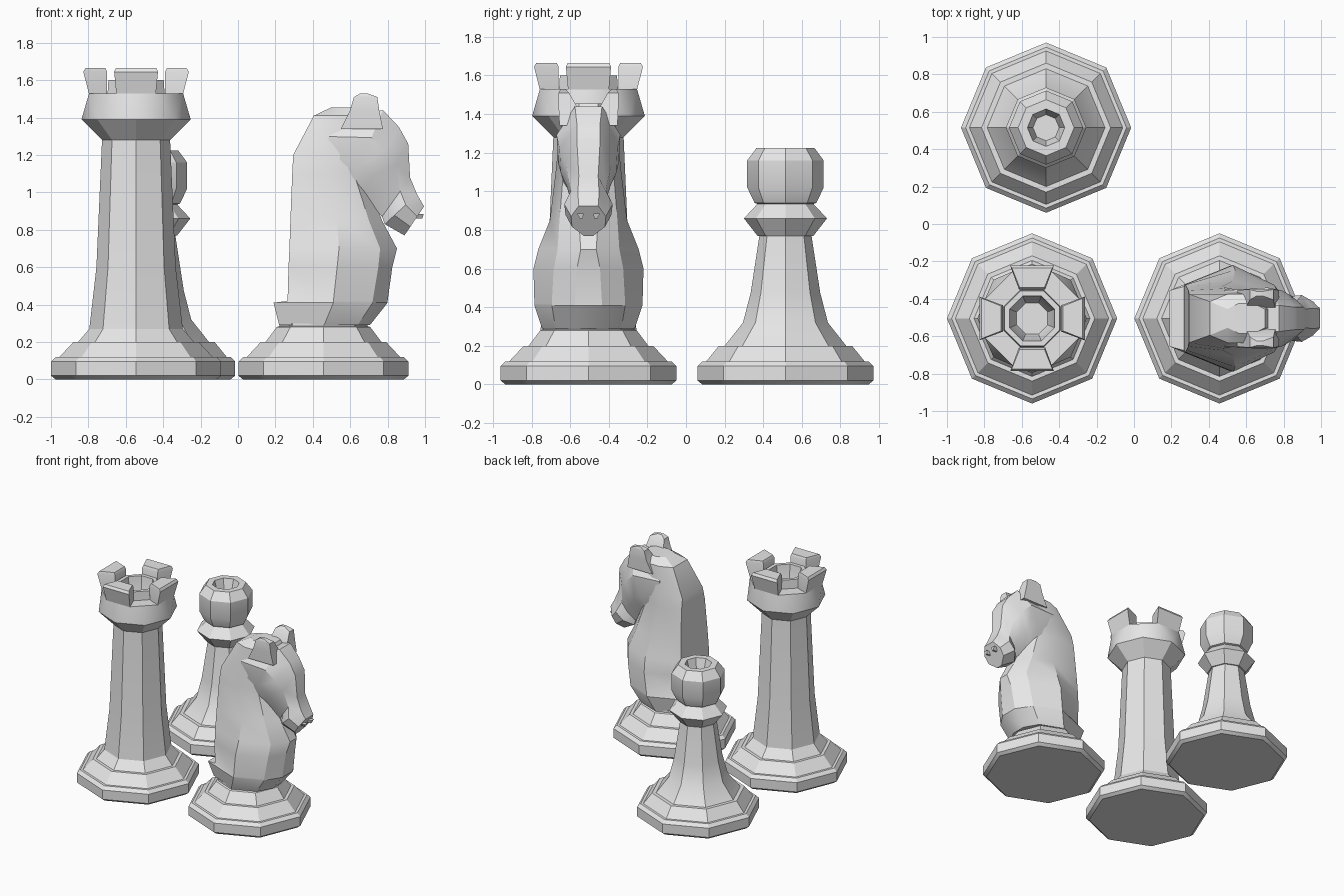
import bpy, bmesh, math

if "Cube" in bpy.data.objects:
    bpy.data.objects.remove(bpy.data.objects["Cube"])

GREY = (0.8, 0.8, 0.8, 1)
stone = bpy.data.materials.new("light grey stone")
stone.use_nodes = True
stone.diffuse_color = GREY
stone.node_tree.nodes["Principled BSDF"].inputs["Base Color"].default_value = GREY


def loft(name, rings, at, split=()):
    """Skin closed rings of points; rows listed in split become triangles."""
    bm = bmesh.new()
    rows = [[bm.verts.new(p) for p in ring] for ring in rings]
    n = len(rows[0])
    for i, (a, b) in enumerate(zip(rows, rows[1:])):
        for k in range(n):
            j = (k + 1) % n
            if i in split:
                bm.faces.new((a[k], a[j], b[k]))
                bm.faces.new((a[j], b[j], b[k]))
            else:
                bm.faces.new((a[k], a[j], b[j], b[k]))
    bm.faces.new(rows[0][::-1])
    bm.faces.new(rows[-1])
    bmesh.ops.recalc_face_normals(bm, faces=bm.faces)
    mesh = bpy.data.meshes.new(name)
    bm.to_mesh(mesh)
    bm.free()
    mesh.materials.append(stone)
    obj = bpy.data.objects.new(name, mesh)
    obj.location = (*at, 0)
    bpy.context.collection.objects.link(obj)
    bpy.ops.object.select_all(action='DESELECT')
    obj.select_set(True)
    bpy.context.view_layer.objects.active = obj
    bpy.ops.object.shade_smooth_by_angle(angle=math.radians(30))
    return obj


def octagon(r, z, turned=False):
    step = math.pi / 4
    return [(r * math.cos(step * (k + turned / 2)),
             r * math.sin(step * (k + turned / 2)), z) for k in range(8)]


def box_ring(near, far, near_half, far_half, z, turn=0):
    """Trapezoid pointing along +x, turned about z."""
    c, s = math.cos(turn), math.sin(turn)
    pts = [(near, -near_half), (far, -far_half), (far, far_half), (near, near_half)]
    return [(x * c - y * s, x * s + y * c, z) for x, y in pts]


ROOK, PAWN, KNIGHT = (-0.545, -0.505), (-0.47, 0.515), (0.457, -0.505)
FOOT = [(.43, 0), (.455, .02), (.455, .095), (.43, .12), (.41, .12)]

# Rook: foot, shaft, flared head and hollow top
body = FOOT + [(.335, .2), (.31, .2), (.25, .27), (.212, .6), (.182, 1.28), (.292, 1.39)]
crown = [(.272, 1.53), (.165, 1.53), (.16, 1.6), (.13, 1.6), (.115, 1.5), (.09, 1.43)]
loft("rook_body", [octagon(*p) for p in body] + [octagon(*p, True) for p in crown],
     ROOK, split=(len(body) - 1,))

# Rook battlements
for i in range(4):
    a = i * math.pi / 2
    loft(f"rook_battlement_{i + 1}", [
        box_ring(.155, .25, .068, .105, 1.52, a),
        box_ring(.155, .282, .07, .117, 1.645, a),
        box_ring(.165, .27, .066, .108, 1.665, a)], ROOK)

# Pawn: foot, waist, collar and hollow ball
pawn = FOOT + [(.345, .2), (.315, .2), (.22, .32), (.18, .475), (.135, .77),
               (.145, .77), (.215, .86), (.145, .935), (.16, .94), (.198, 1.02),
               (.198, 1.16), (.15, 1.225), (.1, 1.225), (.07, 1.12)]
loft("pawn_body", [octagon(*p) for p in pawn], PAWN)

# Knight foot
loft("knight_foot", [octagon(*p) for p in FOOT + [
    (.335, .2), (.31, .2), (.25, .28), (.235, .285), (.235, .3)]], KNIGHT)

# Knight neck: height, then x and half width at back, side, shoulder and chest
neck = [
    (.29, .22, .12, .46, .24, .64, .17, .705, .06),
    (.41, .19, .15, .51, .28, .72, .19, .80, .07),
    (.42, .265, .17, .51, .28, .72, .19, .80, .07),
    (.6, .27, .18, .53, .285, .75, .18, .825, .06),
    (.7, .275, .18, .54, .26, .76, .16, .85, .04),
    (.85, .28, .17, .53, .2, .70, .15, .77, .05),
    (1.1, .29, .15, .47, .17, .62, .13, .68, .06),
    (1.2, .295, .13, .48, .16, .66, .13, .75, .06),
    (1.41, .405, .09, .5, .13, .62, .13, .73, .05),
    (1.455, .5, .05, .56, .08, .64, .08, .7, .05),
]


def neck_ring(z, *v):
    side = [(v[i], v[i + 1], z) for i in range(0, 8, 2)]
    return side + [(x, -y, z) for x, y, z in reversed(side)]


HEAD_AT = (0, KNIGHT[1])
loft("knight_neck", [neck_ring(*row) for row in neck], HEAD_AT)

# Knight head: top x, z, bottom x, z, then half widths at top, middle, bottom
head = [
    (.5, 1.4, .46, 1.11, .08, .15, .1),
    (.775, 1.44, .6, 1.02, .07, .165, .12),
    (.86, 1.35, .66, .98, .06, .15, .09),
    (.91, 1.26, .72, .93, .06, .12, .07),
    (.92, 1.08, .77, .87, .05, .09, .05),
    (.957, .99, .785, .83, .055, .125, .05),
    (.995, .925, .89, .77, .05, .09, .025),
]


def head_ring(tx, tz, bx, bz, top, mid, low):
    side = [(tx + (bx - tx) * t, w, tz + (bz - tz) * t)
            for t, w in ((0, top), (.35, mid), (.7, mid * .95), (1, low))]
    return side + [(x, -y, z) for x, y, z in reversed(side)]


loft("knight_head", [head_ring(*row) for row in head], HEAD_AT)

# Paired ears and nostrils
for label, s in (("left", 1), ("right", -1)):
    def block(x0, x1, y0, y1, z):
        return [(x0, s * y0, z), (x1, s * y0, z), (x1, s * y1, z), (x0, s * y1, z)]
    loft(f"knight_{label}_ear", [
        block(.55, .775, .03, .15, 1.34),
        block(.6, .755, .06, .155, 1.44),
        block(.62, .745, .1, .155, 1.51),
        block(.655, .69, .12, .145, 1.53)], HEAD_AT)
    loft(f"knight_{label}_nostril", [
        block(.94, .985, .03, .045, .86),
        block(.95, .993, .025, .06, .885)], HEAD_AT)
